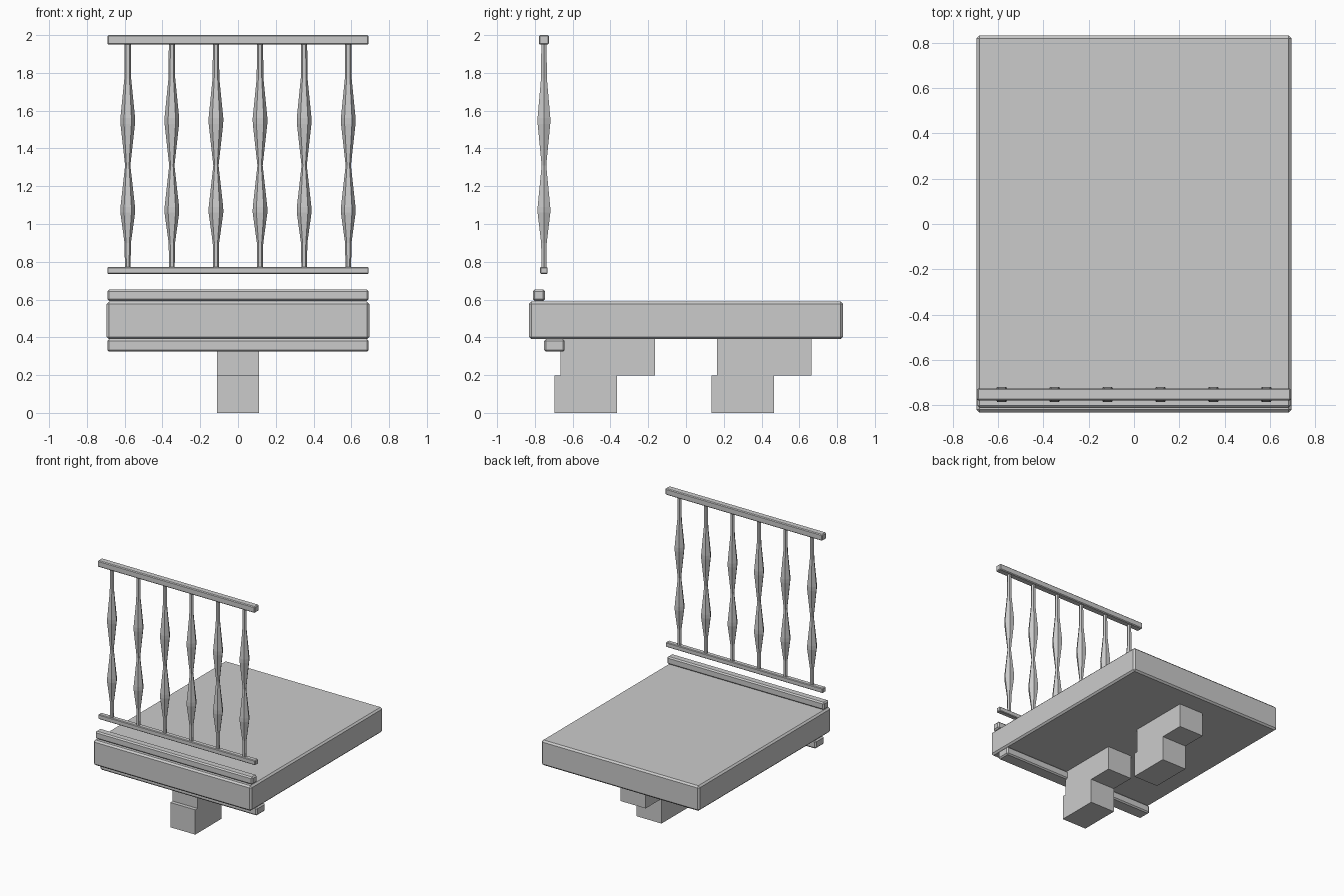
import bpy, bmesh, math

if "Cube" in bpy.data.objects:
    bpy.data.objects.remove(bpy.data.objects["Cube"])


def finish(bm, name):
    bmesh.ops.recalc_face_normals(bm, faces=bm.faces)
    mesh = bpy.data.meshes.new(name)
    bm.to_mesh(mesh)
    bm.free()
    obj = bpy.data.objects.new(name, mesh)
    bpy.context.collection.objects.link(obj)
    return obj


def box(name, x, y, z, bevel=0.0):
    """Box from (min, max) ranges, with optional one-segment chamfer."""
    bm = bmesh.new()
    bmesh.ops.create_cube(bm, size=1)
    for v in bm.verts:
        for i, (lo, hi) in enumerate((x, y, z)):
            v.co[i] = hi if v.co[i] > 0 else lo
    if bevel:
        bmesh.ops.bevel(bm, geom=bm.edges[:], offset=bevel, segments=1,
                        profile=0.5, affect='EDGES')
    return finish(bm, name)


def turned_post(name, x, y, profile, sides=6):
    """Faceted spindle made from stacked rings of (radius, height)."""
    bm = bmesh.new()
    rings = []
    for r, z in profile:
        rings.append([bm.verts.new((x + r * math.cos(math.tau * i / sides),
                                    y + r * math.sin(math.tau * i / sides), z))
                      for i in range(sides)])
    for a, b in zip(rings, rings[1:]):
        for i in range(sides):
            j = (i + 1) % sides
            bm.faces.new((a[i], a[j], b[j], b[i]))
    bm.faces.new(rings[0][::-1])
    bm.faces.new(rings[-1])
    return finish(bm, name)


WIDTH = (-0.692, 0.692)

# Floor slab with chamfered edges
box("balcony_slab", (-0.695, 0.695), (-0.832, 0.832), (0.39, 0.59), 0.013)

# Trim mouldings along the front edge
box("upper_trim", WIDTH, (-0.811, -0.746), (0.593, 0.653), 0.01)
box("lower_trim", WIDTH, (-0.752, -0.642), (0.324, 0.39), 0.01)

# Stepped support brackets
for label, shift in (("front", 0.0), ("rear", 0.83)):
    box(label + "_bracket_upper", (-0.11, 0.11),
        (-0.665 + shift, -0.165 + shift), (0.197, 0.392))
    box(label + "_bracket_lower", (-0.11, 0.11),
        (-0.695 + shift, -0.365 + shift), (0.0, 0.197))

# Railing bars
RAIL_Y = -0.752
box("bottom_rail", WIDTH, (RAIL_Y - 0.02, RAIL_Y + 0.02), (0.735, 0.773), 0.005)
box("top_rail", WIDTH, (RAIL_Y - 0.027, RAIL_Y + 0.027), (1.95, 2.0), 0.006)

# Hexagonal balusters with two swellings
profile = [(0.015, 0.77), (0.017, 0.9), (0.039, 1.06), (0.0385, 1.09),
           (0.014, 1.31), (0.0385, 1.53), (0.039, 1.56), (0.018, 1.77),
           (0.016, 1.953)]
for i in range(6):
    turned_post(f"baluster_{i + 1}", (i - 2.5) * 0.2335, RAIL_Y, profile)
